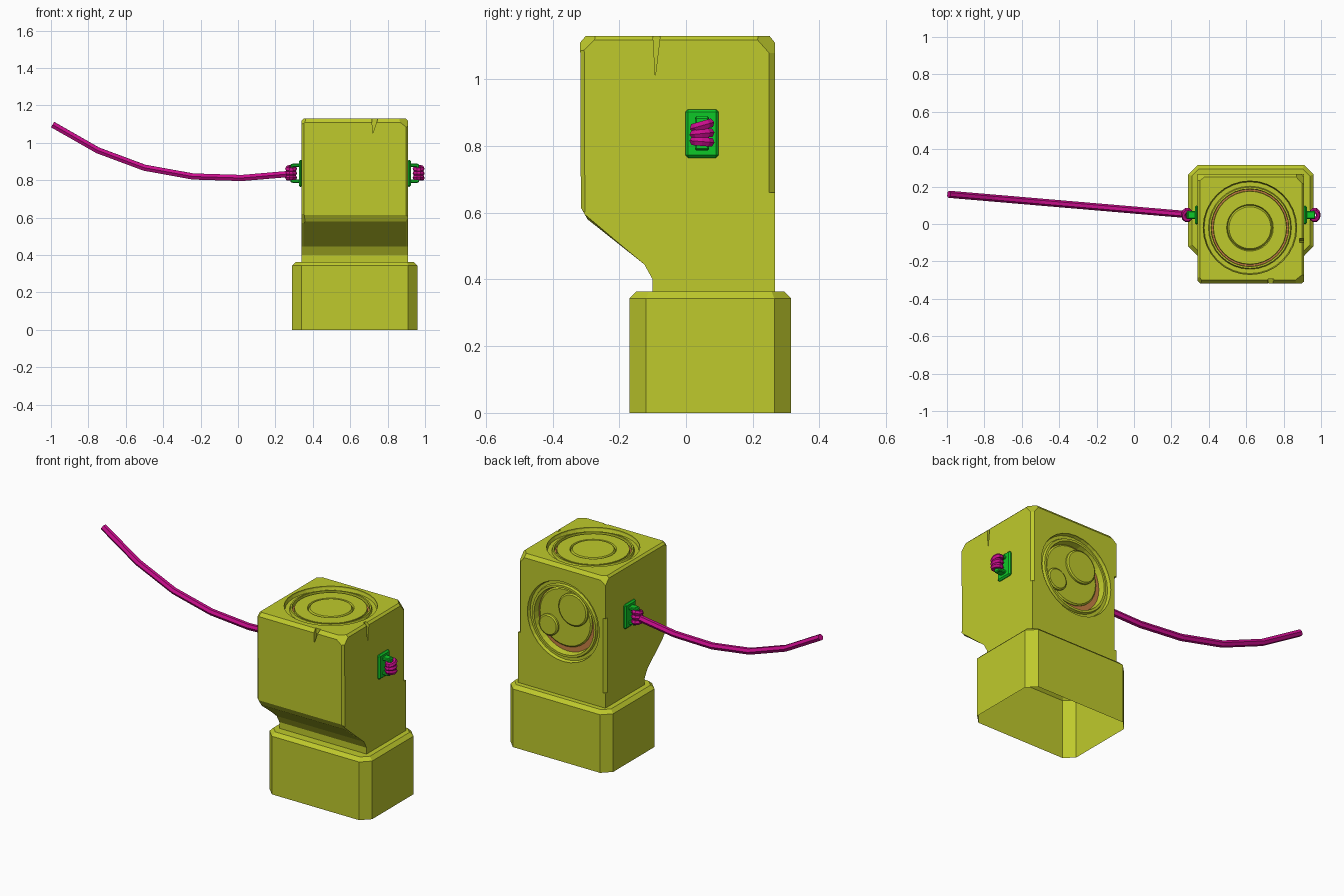
import bpy, bmesh, math
from mathutils import Matrix, Vector

if "Cube" in bpy.data.objects:
    bpy.data.objects.remove(bpy.data.objects["Cube"], do_unlink=True)


def material(name, rgb):
    m = bpy.data.materials.new(name)
    m.use_nodes = True
    m.diffuse_color = (*rgb, 1)
    m.node_tree.nodes["Principled BSDF"].inputs["Base Color"].default_value = (*rgb, 1)
    return m


STONE = material("yellow green stone", (0.52, 0.59, 0.025))
GREEN = material("bright green metal", (0.004, 0.58, 0.02))
ROPE = material("magenta rope", (0.60, 0.004, 0.27))
ORANGE = material("orange inlay", (0.58, 0.22, 0.06))
MID_X = 0.625


def finish(bm, name, *mats):
    bmesh.ops.recalc_face_normals(bm, faces=bm.faces)
    mesh = bpy.data.meshes.new(name)
    bm.to_mesh(mesh)
    bm.free()
    for m in mats:
        mesh.materials.append(m)
    ob = bpy.data.objects.new(name, mesh)
    bpy.context.collection.objects.link(ob)
    return ob


def extrude_outline(points, direction):
    bm = bmesh.new()
    face = bm.faces.new([bm.verts.new(p) for p in points])
    new = bmesh.ops.extrude_face_region(bm, geom=[face], use_keep_orig=True)["geom"]
    bmesh.ops.translate(bm, verts=[g for g in new if isinstance(g, bmesh.types.BMVert)],
                        vec=direction)
    bmesh.ops.recalc_face_normals(bm, faces=bm.faces)
    return bm


def box(name, centre, size, mat, bevel=0.0):
    bm = bmesh.new()
    bmesh.ops.create_cube(bm, size=1, matrix=Matrix.Translation(centre) @ Matrix.Diagonal((*size, 1)))
    if bevel:
        bmesh.ops.bevel(bm, geom=bm.edges[:], offset=bevel, segments=1, affect='EDGES')
    return finish(bm, name, mat)


def lathe(name, profile, matrix, mats, steps=32):
    """Turn (radius, height, material of the band that follows) rows around local z."""
    bm = bmesh.new()
    rings = []
    for r, h, _ in profile:
        rings.append([bm.verts.new((r * math.cos(a), r * math.sin(a), h))
                      for a in (math.tau * i / steps for i in range(steps))])
    for (a, b), row in zip(zip(rings, rings[1:]), profile):
        for i in range(steps):
            j = (i + 1) % steps
            bm.faces.new((a[i], a[j], b[j], b[i])).material_index = row[2]
    bm.faces.new(rings[-1]).material_index = profile[-1][2]
    bm.transform(matrix)
    return finish(bm, name, *mats)


def cut(target, cutter):
    cutter.hide_render = True
    mod = target.modifiers.new("cut", 'BOOLEAN')
    mod.operation, mod.solver, mod.object = 'DIFFERENCE', 'EXACT', cutter
    bpy.context.view_layer.objects.active = target
    bpy.ops.object.modifier_apply(modifier=mod.name)
    bpy.data.objects.remove(cutter, do_unlink=True)


def drum(matrix, radius, depth):
    bm = bmesh.new()
    bmesh.ops.create_cone(bm, cap_ends=True, segments=32, radius1=radius, radius2=radius,
                          depth=depth * 2, matrix=matrix)
    return finish(bm, "cutter", STONE)


# Plinth: chamfered hollow block, open underneath
c = 0.05
x0, x1, y0, y1 = 0.29, 0.96, -0.17, 0.315
outline = [(x0 + c, y0), (x1 - c, y0), (x1, y0 + c), (x1, y1 - c),
           (x1 - c, y1), (x0 + c, y1), (x0, y1 - c), (x0, y0 + c)]
bm = extrude_outline([(x, y, 0) for x, y in outline], (0, 0, 0.363))
bmesh.ops.delete(bm, geom=[f for f in bm.faces if f.calc_center_median().z < 0.01],
                 context='FACES_ONLY')
rim = [e for e in bm.edges if all(v.co.z > 0.3 for v in e.verts)]
bmesh.ops.bevel(bm, geom=rim, offset=0.02, segments=1, affect='EDGES')
finish(bm, "plinth", STONE)

# Lantern body: side profile pushed across x, with worn edges
profile = [(-0.10, 0.35), (-0.10, 0.40), (-0.125, 0.445), (-0.295, 0.58), (-0.315, 0.615),
           (-0.317, 1.11), (-0.30, 1.13), (0.25, 1.13), (0.266, 1.11), (0.266, 0.35)]
bm = extrude_outline([(0.34, y, z) for y, z in profile], (0.57, 0, 0))
sides = [e for e in bm.edges if abs(e.verts[0].co.x - e.verts[1].co.x) < 0.01
         and e.calc_length() > 0.1 and min(v.co.z for v in e.verts) > 0.36]
bmesh.ops.bevel(bm, geom=sides, offset=0.012, segments=1, affect='EDGES')
chips = [((0.34, -0.317, 1.09), (-1, -0.8, 0.9)), ((0.90, -0.30, 1.10), (0.8, -1, 1)),
         ((0.90, 0.25, 1.09), (1, 0.9, 0.8)), ((0.35, 0.25, 1.11), (-0.8, 1, 1)),
         ((0.35, -0.30, 0.60), (-1, -1, -0.7))]
for point, normal in chips:
    bmesh.ops.bisect_plane(bm, geom=bm.verts[:] + bm.edges[:] + bm.faces[:], plane_co=point,
                           plane_no=Vector(normal), clear_outer=True)
    bmesh.ops.holes_fill(bm, edges=[e for e in bm.edges if e.is_boundary])
body = finish(bm, "lantern_body", STONE)

# Cracks and a worn back corner
cut(body, finish(extrude_outline([(0.885, -0.10, 1.15), (0.885, -0.075, 1.15), (0.885, -0.092, 1.01)],
                                 (0.05, 0, 0)), "cutter", STONE))
cut(body, finish(extrude_outline([(0.715, -0.34, 1.15), (0.755, -0.34, 1.15), (0.72, -0.34, 1.05)],
                                 (0, 0.045, 0)), "cutter", STONE))
for x, low in ((0.91, 0.66), (0.34, 0.45)):
    s = 1 if x > MID_X else -1
    wedge = [(x + 0.02 * s, 0.225, low), (x + 0.02 * s, 0.29, low), (x - 0.035 * s, 0.29, low)]
    cut(body, finish(extrude_outline(wedge, (0, 0, 0.44)), "cutter", STONE))

# Round recesses with turned medallions: top and back
top = Matrix.Translation((0.62, -0.02, 1.13))
back = Matrix.Translation((0.615, 0.266, 0.80)) @ Matrix.Rotation(-math.pi / 2, 4, 'X')
cut(body, drum(top, 0.25, 0.04))
cut(body, drum(back, 0.235, 0.05))
lathe("top_medallion", [(0.252, -0.002, 0), (0.245, -0.022, 0), (0.222, -0.022, 0),
                        (0.217, -0.008, 0), (0.208, -0.008, 0), (0.206, -0.028, 1),
                        (0.197, -0.028, 0), (0.195, -0.012, 0), (0.125, -0.012, 0),
                        (0.12, -0.022, 0), (0.112, -0.010, 0)], top, (STONE, ORANGE))
lathe("back_medallion", [(0.237, -0.002, 0), (0.23, -0.02, 0), (0.213, -0.02, 0),
                         (0.208, -0.006, 0), (0.195, -0.006, 0), (0.188, -0.04, 1)],
      back, (STONE, ORANGE))


# Raised discs inside the back medallion
def disc(name, dx, dz, r, low, high):
    lathe(name, [(r, low, 0), (r, high - 0.006, 0), (r - 0.008, high, 0)],
          back @ Matrix.Translation((dx, -dz, 0)), (STONE,))


disc("back_inner_plate", 0.008, 0.012, 0.172, -0.04, -0.03)
disc("back_large_disc", -0.05, 0.075, 0.095, -0.035, -0.014)
disc("back_small_disc", 0.11, -0.055, 0.062, -0.035, -0.014)

# Brackets with rope knots on both sides
for side, s in (("left", 1), ("right", -1)):
    at = lambda d, z: (MID_X + s * d, 0.048, z)
    box(side + "_bracket_plate", at(0.29, 0.837), (0.02, 0.10, 0.145), GREEN, 0.008)
    for part, z in (("lower", 0.795), ("upper", 0.88)):
        box(f"{side}_bracket_{part}_arm", at(0.315, z), (0.045, 0.042, 0.018), GREEN, 0.004)
    box(side + "_bracket_bar", at(0.336, 0.837), (0.016, 0.042, 0.10), GREEN, 0.005)
    for i in range(3):
        bpy.ops.mesh.primitive_torus_add(major_segments=10, minor_segments=6, major_radius=0.023,
                                         minor_radius=0.015, location=at(0.341, 0.813 + 0.024 * i),
                                         rotation=(0.18 * (i - 1) + 0.1, 0, 0))
        coil = bpy.context.object
        coil.name = f"{side}_rope_coil_{i + 1}"
        coil.scale.x, coil.scale.y = 0.85, 1.05
        coil.data.materials.append(ROPE)

# Hanging rope
path = [(0.29, 0.835), (0.02, 0.812), (-0.24, 0.82), (-0.50, 0.867), (-0.75, 0.96), (-0.99, 1.097)]
curve = bpy.data.curves.new("hanging_rope", 'CURVE')
curve.dimensions = '3D'
curve.bevel_depth = 0.019
curve.bevel_resolution = 1
curve.use_fill_caps = True
spline = curve.splines.new('POLY')
spline.points.add(len(path) - 1)
for p, (x, z) in zip(spline.points, path):
    p.co = (x, 0.05 + (0.29 - x) * 0.085, z, 1)
spline.use_smooth = False
curve.materials.append(ROPE)
bpy.context.collection.objects.link(bpy.data.objects.new("hanging_rope", curve))
